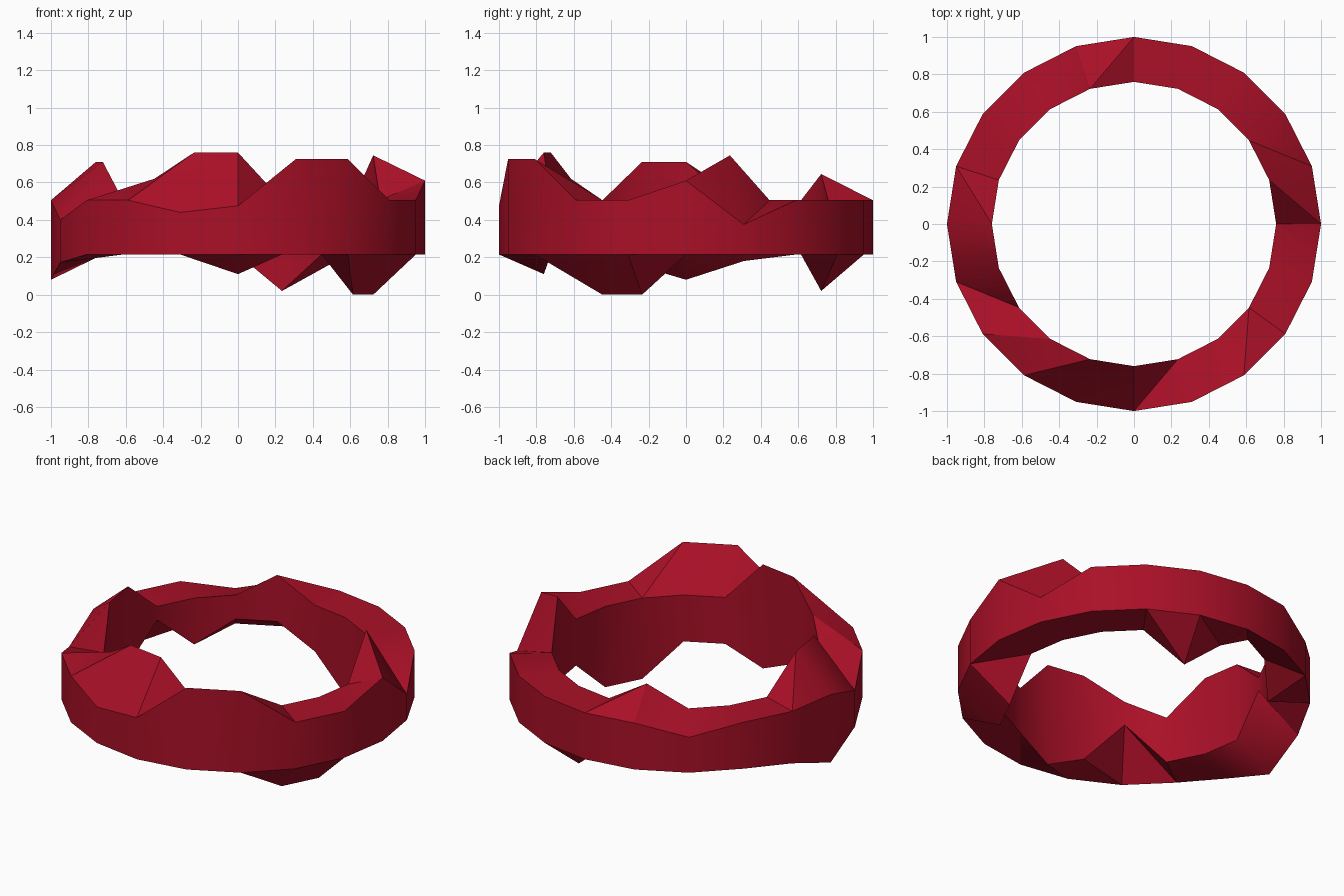
import bpy, bmesh, math

if "Cube" in bpy.data.objects:
    bpy.data.objects.remove(bpy.data.objects["Cube"])

N, R_OUT, R_IN = 20, 1.0, 0.76
TOP, BOTTOM = 0.505, 0.215


def heights(base, changes):
    """Level rim with a few raised or lowered corners."""
    return [changes.get(k, base) for k in range(N)]


# corner heights of the jagged rims, corner k sits at 18*k degrees
outer_top = heights(TOP, {0: .61, 1: .375, 7: .436, 11: .40, 14: .44,
                          15: .475, 16: .725, 17: .725})
inner_top = heights(TOP, {1: .745, 6: .645, 10: .71, 11: .71, 13: .62,
                          14: .76, 15: .76})
outer_bottom = heights(BOTTOM, {9: .18, 10: .08, 11: .172})
inner_bottom = heights(BOTTOM, {4: .02, 6: .355, 7: .355, 9: .42, 13: .47,
                                15: .11, 18: 0.0, 19: 0.0})

bm = bmesh.new()


def rim(radius, zs):
    return [bm.verts.new((radius * math.cos(math.tau * k / N),
                          radius * math.sin(math.tau * k / N), z))
            for k, z in enumerate(zs)]


ot, it = rim(R_OUT, outer_top), rim(R_IN, inner_top)
ob, ib = rim(R_OUT, outer_bottom), rim(R_IN, inner_bottom)

for k in range(N):
    n = (k + 1) % N
    # flat outer and inner walls
    bm.faces.new((ob[k], ob[n], ot[n], ot[k]))
    bm.faces.new((ib[n], ib[k], it[k], it[n]))
    # folded top and bottom, split from outer corner to next inner corner
    bm.faces.new((ot[k], ot[n], it[n]))
    bm.faces.new((ot[k], it[n], it[k]))
    bm.faces.new((ob[k], ib[n], ob[n]))
    bm.faces.new((ob[k], ib[k], ib[n]))

bmesh.ops.recalc_face_normals(bm, faces=bm.faces)
mesh = bpy.data.meshes.new("jagged_ring")
bm.to_mesh(mesh)
bm.free()

red = bpy.data.materials.new("deep red")
red.diffuse_color = (0.40, 0.005, 0.02, 1)
red.use_nodes = True
red.node_tree.nodes["Principled BSDF"].inputs["Base Color"].default_value = red.diffuse_color
mesh.materials.append(red)

ring = bpy.data.objects.new("jagged_ring", mesh)
bpy.context.collection.objects.link(ring)
bpy.context.view_layer.objects.active = ring
ring.select_set(True)
bpy.ops.object.shade_smooth_by_angle(angle=math.radians(30))
